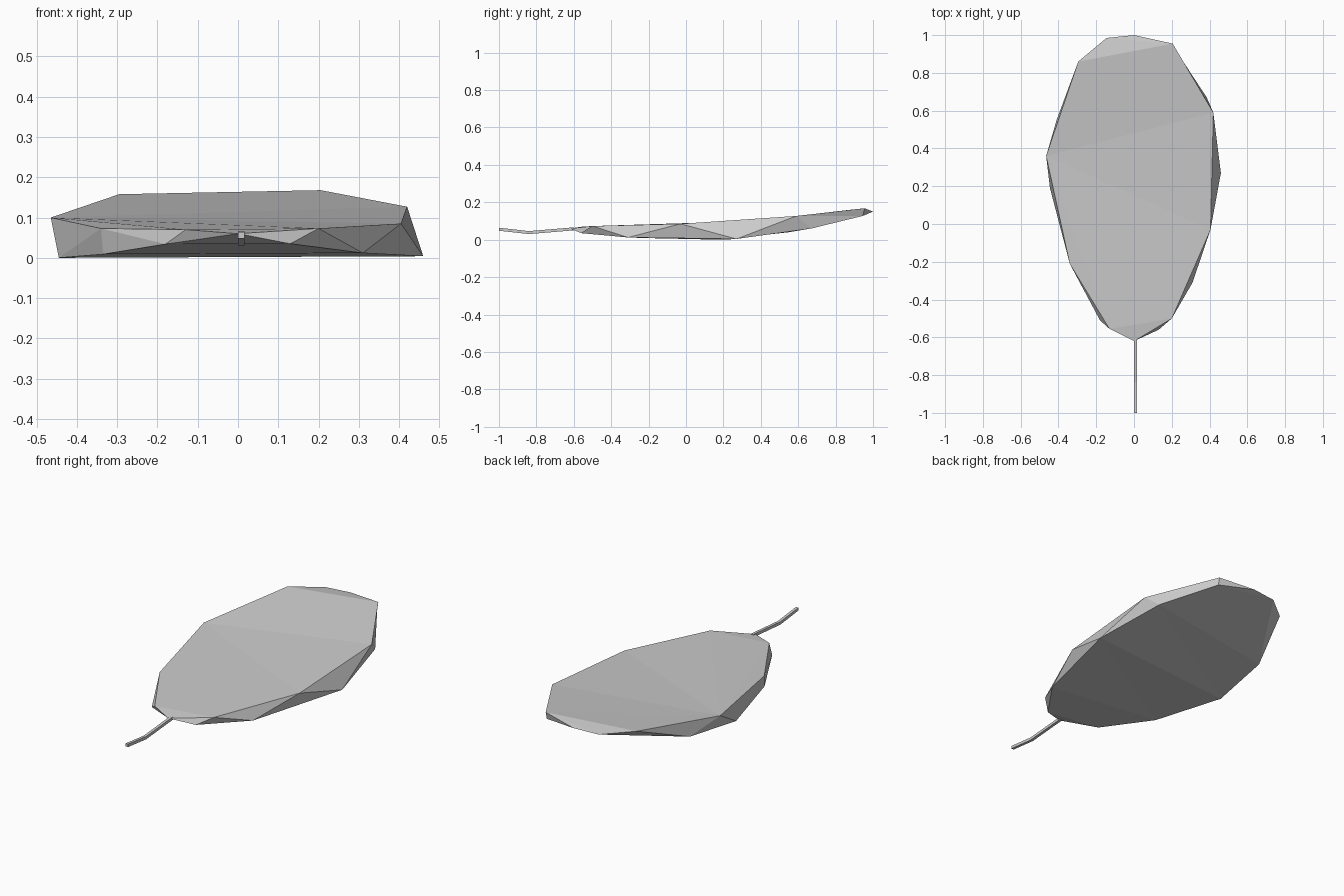
import bpy
import bmesh
from math import atan2, pi
from mathutils import Vector

cube = bpy.data.objects.get("Cube")
if cube:
    bpy.data.objects.remove(cube)

grey = bpy.data.materials.new("light_grey")
grey.use_nodes = True
grey.diffuse_color = (0.6, 0.6, 0.6, 1)
grey.node_tree.nodes["Principled BSDF"].inputs["Base Color"].default_value = grey.diffuse_color


def finish(name, bm):
    """Turn a bmesh into a flat shaded grey object."""
    bmesh.ops.recalc_face_normals(bm, faces=bm.faces)
    mesh = bpy.data.meshes.new(name)
    bm.to_mesh(mesh)
    bm.free()
    mesh.materials.append(grey)
    obj = bpy.data.objects.new(name, mesh)
    bpy.context.collection.objects.link(obj)
    return obj


def turn(v):
    """Angle around the leaf centre, counted from the stem."""
    return (atan2(v.co.y - 0.15, v.co.x * 1.7) + pi / 2) % (2 * pi)


# Leaf outlines, counter-clockwise from the point where the stem joins
TIP = (0, -0.62, 0.06)
UPPER = [(0.2, -0.5, 0.073), (0.405, -0.03, 0.085), (0.42, 0.59, 0.127),
         (0.205, 0.955, 0.168), (-0.295, 0.86, 0.158), (-0.465, 0.36, 0.1),
         (-0.34, -0.21, 0.073), (-0.13, -0.555, 0.07)]
LOWER = [(0.13, -0.56, 0.035), (0.31, -0.31, 0.012), (0.46, 0.27, 0.004),
         (0.385, 0.67, 0.06), (0.205, 0.945, 0.127), (0, 1, 0.15),
         (-0.145, 0.985, 0.147), (-0.41, 0.55, 0.04), (-0.445, 0.19, 0.0),
         (-0.335, -0.22, 0.009), (-0.18, -0.51, 0.034)]

bm = bmesh.new()
tip = bm.verts.new(TIP)
upper = [tip] + [bm.verts.new(p) for p in UPPER]
lower = [tip] + [bm.verts.new(p) for p in LOWER]

# Upper surface: a fan from the left corner plus the tip triangle
hub = upper[6]
bm.faces.new((tip, upper[1], upper[8]))
for a, b in ((8, 7), (1, 8), (2, 1), (3, 2), (4, 3), (5, 4)):
    bm.faces.new((hub, upper[a], upper[b]))

# Lower surface: a zigzag strip from the tip to the far end
i, j = 1, len(lower) - 1
bm.faces.new((tip, lower[j], lower[i]))
while i < j:
    if j - i > 1:
        bm.faces.new((lower[i], lower[j], lower[i + 1]))
    i += 1
    if j - i > 1:
        bm.faces.new((lower[i], lower[j], lower[j - 1]))
    j -= 1

# Faceted rim: join both outlines, always stepping to the nearer corner
i = j = 0
while i < len(upper) or j < len(lower):
    nu = upper[(i + 1) % len(upper)]
    nl = lower[(j + 1) % len(lower)]
    au = turn(nu) if i + 1 < len(upper) else 2 * pi
    al = turn(nl) if j + 1 < len(lower) else 2 * pi
    u, l = upper[i % len(upper)], lower[j % len(lower)]
    if i < len(upper) and (au <= al or j >= len(lower)):
        corners = (u, l, nu)
        i += 1
    else:
        corners = (u, l, nl)
        j += 1
    if len(set(corners)) == 3:
        bm.faces.new(corners)
finish("leaf_blade", bm)

# Thin bent stem: square sections joined end to end
bm = bmesh.new()
rings = []
for y, z in ((-0.6, 0.058), (-0.84, 0.038), (-1, 0.056)):
    centre = Vector((0.008, y, z))
    rings.append([bm.verts.new(centre + Vector((dx, 0, dz)) * 0.008)
                  for dx, dz in ((-1, -1), (1, -1), (1, 1), (-1, 1))])
for a, b in zip(rings, rings[1:]):
    for k in range(4):
        n = (k + 1) % 4
        bm.faces.new((a[k], a[n], b[n], b[k]))
bm.faces.new(rings[0])
bm.faces.new(rings[-1])
finish("stem", bm)
